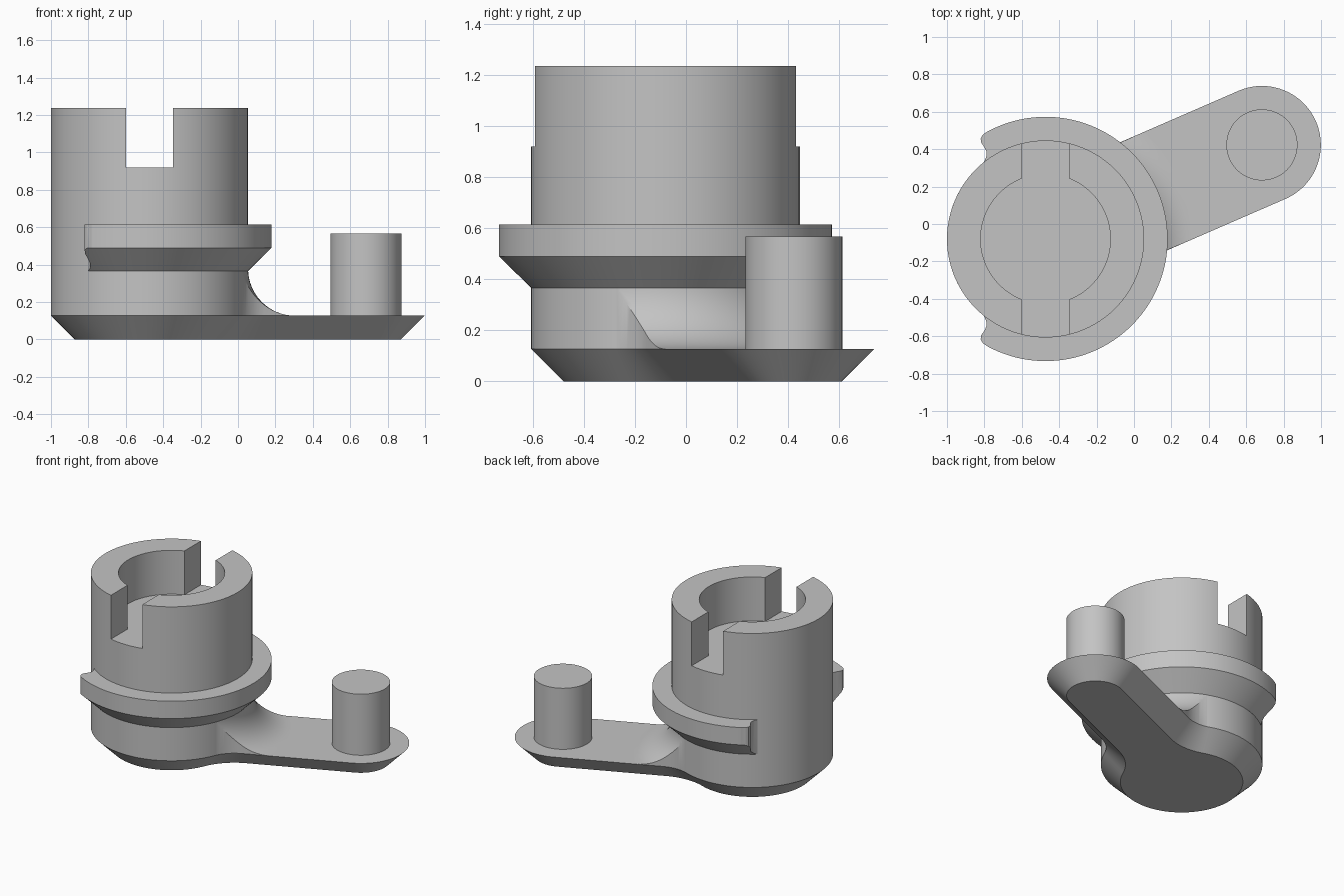
import bpy, bmesh
from math import cos, sin, acos, atan2, sqrt, pi, radians, hypot

cube = bpy.data.objects.get("Cube")
if cube:
    bpy.data.objects.remove(cube, do_unlink=True)

grey = bpy.data.materials.new("plain_grey")
grey.use_nodes = True
colour = (0.55, 0.55, 0.55, 1)
grey.diffuse_color = colour
grey.node_tree.nodes["Principled BSDF"].inputs["Base Color"].default_value = colour

# Shared dimensions
HUB = (-0.473, -0.08)
PIN = (0.684, 0.423)
HUB_R, ARM_R, FILLET = 0.527, 0.315, 0.25
PLATE, FLANGE_LOW, FLANGE_MID, FLANGE_TOP = 0.127, 0.366, 0.49, 0.615
SLOT_Z, TOP = 0.92, 1.236


def arc(cx, cy, r, start, end, n):
    return [(cx + r * cos(start + (end - start) * i / n),
             cy + r * sin(start + (end - start) * i / n)) for i in range(n + 1)]


def circle(centre, r, n=96):
    return arc(*centre, r, 0, 2 * pi, n)[:-1]


def finish(name, bm):
    bmesh.ops.recalc_face_normals(bm, faces=bm.faces)
    mesh = bpy.data.meshes.new(name)
    bm.to_mesh(mesh)
    bm.free()
    mesh.materials.append(grey)
    ob = bpy.data.objects.new(name, mesh)
    bpy.context.collection.objects.link(ob)
    return ob


def loft(name, *layers):
    """Solid through (outline, z) layers with equal point counts."""
    bm = bmesh.new()
    rings = [[bm.verts.new((x, y, z)) for x, y in pts] for pts, z in layers]
    for a, b in zip(rings, rings[1:]):
        for i in range(len(a)):
            j = (i + 1) % len(a)
            bm.faces.new((a[i], a[j], b[j], b[i]))
    bm.faces.new(rings[0])
    bm.faces.new(rings[-1])
    return finish(name, bm)


def lathe(name, profile, n=128):
    """Closed (radius, z) profile turned around the hub axis."""
    bm = bmesh.new()
    rings = [[bm.verts.new((HUB[0] + r * cos(2 * pi * i / n),
                            HUB[1] + r * sin(2 * pi * i / n), z))
              for r, z in profile] for i in range(n)]
    for i in range(n):
        a, b = rings[i], rings[(i + 1) % n]
        for k in range(len(profile)):
            m = (k + 1) % len(profile)
            bm.faces.new((a[k], a[m], b[m], b[k]))
    return finish(name, bm)


def boolean(ob, cutter, operation):
    mod = ob.modifiers.new("cut", 'BOOLEAN')
    mod.operation, mod.object, mod.solver = operation, cutter, 'EXACT'
    bpy.context.view_layer.objects.active = ob
    bpy.ops.object.modifier_apply(modifier=mod.name)
    bpy.data.objects.remove(cutter, do_unlink=True)


def lever_outline(d):
    """Hub disc blended into the round-ended arm, inset by d."""
    dx, dy = PIN[0] - HUB[0], PIN[1] - HUB[1]
    length, turn = hypot(dx, dy), atan2(dy, dx)
    fy = ARM_R + FILLET
    fx = sqrt((HUB_R + FILLET) ** 2 - fy ** 2)
    t = atan2(fy, fx)
    pts = arc(0, 0, HUB_R - d, t, 2 * pi - t, 80)
    pts += arc(fx, -fy, FILLET + d, pi - t, pi / 2, 12)[1:]
    pts += arc(length, 0, ARM_R - d, -pi / 2, pi / 2, 40)
    pts += arc(fx, fy, FILLET + d, -pi / 2, t - pi, 12)[:-1]
    return [(HUB[0] + x * cos(turn) - y * sin(turn),
             HUB[1] + x * sin(turn) + y * cos(turn)) for x, y in pts]


# Chamfered lever plate and crank pin
parts = [loft("lever_plate", (lever_outline(PLATE), 0), (lever_outline(0), PLATE)),
         loft("crank_pin", (circle(PIN, 0.19), PLATE), (circle(PIN, 0.19), 0.567))]

# Hub with a blind bore and a slot across its rim
hub = loft("hub", (circle(HUB, HUB_R), PLATE), (circle(HUB, HUB_R), TOP))
bore, half = 0.347, 0.125
a = acos(half / bore)
key = arc(0, 0, bore, -a, a, 40) + [(half, 0.7), (-half, 0.7)]
key += [(-x, -y) for x, y in key]
key = [(HUB[0] + x, HUB[1] + y) for x, y in key]
boolean(hub, loft("bore_cutter", (key, SLOT_Z), (key, TOP + 0.1)), 'DIFFERENCE')
parts.append(hub)

# Partial flange with hooked ends
flange = lathe("flange", [(0.45, FLANGE_LOW), (HUB_R, FLANGE_LOW), (0.653, FLANGE_MID),
                          (0.653, FLANGE_TOP), (0.45, FLANGE_TOP)])
hook = [(-0.76, 0.525), (-0.785, 0.493), (-0.808, 0.478), (-0.82, 0.457),
        (-0.817, 0.435), (-0.8, 0.41), (-0.788, 0.385), (-0.79, 0.36), (-0.81, 0.31)]
ends = [(-1.3, 0.9), (-0.76, 0.9)] + hook
ends += [(x, 2 * HUB[1] - y) for x, y in reversed(ends)]
boolean(flange, loft("flange_cutter", (ends, 0.2), (ends, 0.8)), 'DIFFERENCE')
parts.append(flange)

# Concave ramp easing the hub down onto the arm
sweep = arc(HUB_R + FILLET, PLATE + FILLET, FILLET, pi, 1.5 * pi, 16)
ramp = lathe("arm_ramp", [(0.45, PLATE), (0.45, PLATE + FILLET)] + sweep)
edge = lever_outline(0.001)
boolean(ramp, loft("ramp_cutter", (edge, 0), (edge, 0.6)), 'INTERSECT')
parts.append(ramp)

# Smooth round walls, crisp edges
bpy.ops.object.select_all(action='DESELECT')
for ob in parts:
    ob.select_set(True)
bpy.context.view_layer.objects.active = parts[0]
bpy.ops.object.shade_smooth_by_angle(angle=radians(30))
